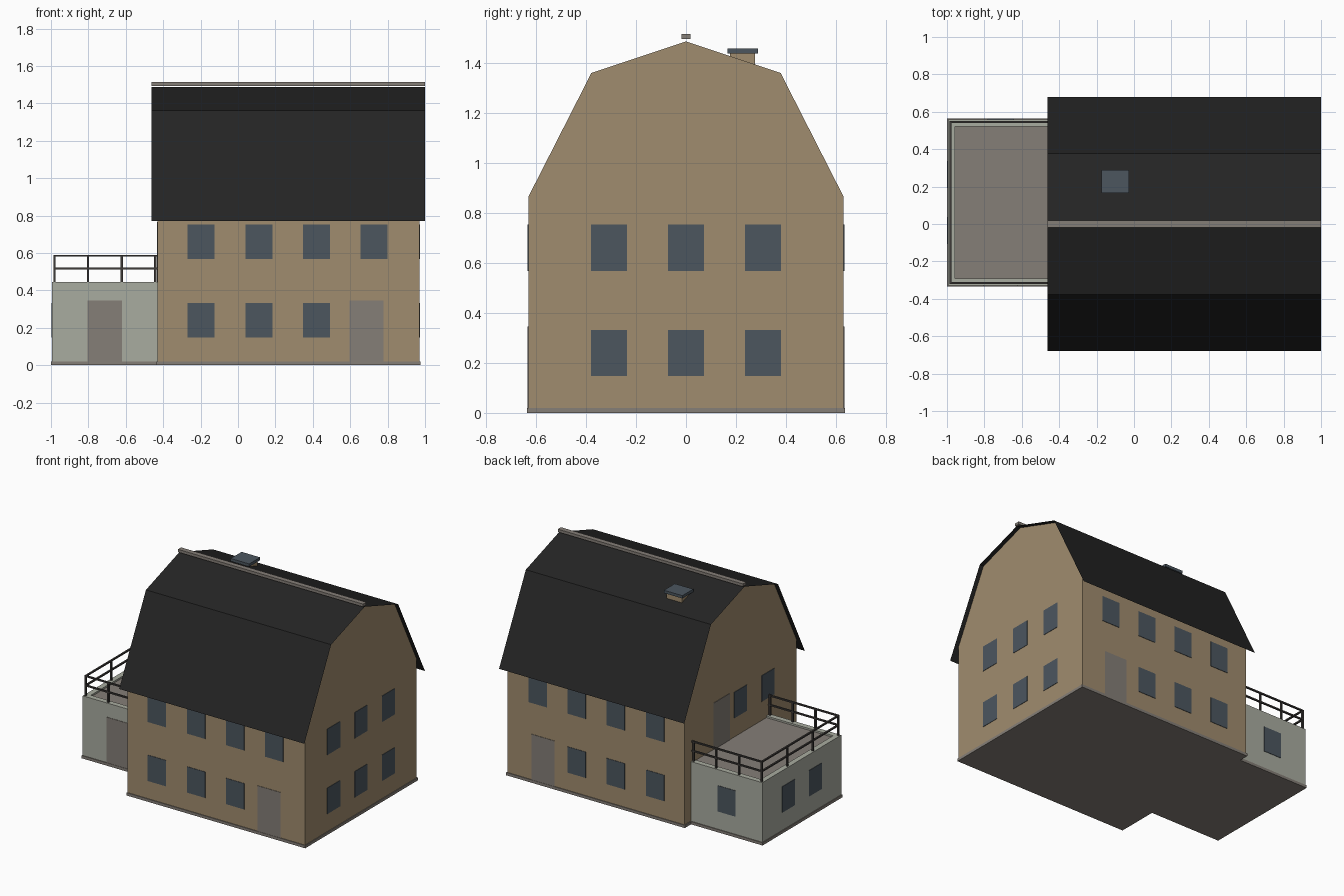
import bpy
import bmesh

cube = bpy.data.objects.get("Cube")
if cube:
    bpy.data.objects.remove(cube, do_unlink=True)


def material(name, rgb):
    """Flat material from 0-255 display values, stored as linear."""
    linear = [((c / 255 + 0.055) / 1.055) ** 2.4 for c in rgb] + [1]
    m = bpy.data.materials.new(name)
    m.use_nodes = True
    m.diffuse_color = linear
    m.node_tree.nodes["Principled BSDF"].inputs["Base Color"].default_value = linear
    return m


TAN = material("tan_wall", (160, 140, 110))
PALE = material("pale_grey_render", (169, 172, 160))
GREY = material("warm_grey", (133, 126, 119))
GLASS = material("slate_glass", (76, 86, 95))
BLACK = material("black_roofing", (36, 36, 36))
RAIL = material("dark_rail", (62, 59, 57))


def finish(bm, name, mat):
    bmesh.ops.recalc_face_normals(bm, faces=bm.faces)
    mesh = bpy.data.meshes.new(name)
    bm.to_mesh(mesh)
    bm.free()
    mesh.materials.append(mat)
    obj = bpy.data.objects.new(name, mesh)
    bpy.context.collection.objects.link(obj)
    return obj


def add_box(bm, x, y, z):
    """Box from (low, high) pairs on each axis."""
    verts = bmesh.ops.create_cube(bm, size=1)["verts"]
    for v in verts:
        v.co = [lo + (c + 0.5) * (hi - lo) for c, (lo, hi) in zip(v.co, (x, y, z))]


def box(name, mat, x, y, z):
    bm = bmesh.new()
    add_box(bm, x, y, z)
    return finish(bm, name, mat)


def prism(name, mat, points, axis, low, high):
    """Extrude a closed outline along x (yz outline) or z (xy outline)."""
    bm = bmesh.new()
    place = (lambda a, b: (low, a, b)) if axis == "x" else (lambda a, b: (a, b, low))
    face = bm.faces.new([bm.verts.new(place(a, b)) for a, b in points])
    new = bmesh.ops.extrude_face_region(bm, geom=[face])["geom"]
    shift = (high - low, 0, 0) if axis == "x" else (0, 0, high - low)
    bmesh.ops.translate(bm, vec=shift, verts=[g for g in new if isinstance(g, bmesh.types.BMVert)])
    return finish(bm, name, mat)


def panel(name, mat, wall, at, centre, width, z):
    """Thin plate on a wall facing along x or y."""
    span = (centre - width / 2, centre + width / 2)
    depth = (at - 0.003, at + 0.003)
    if wall == "x":
        box(name, mat, depth, span, z)
    else:
        box(name, mat, span, depth, z)


# Main dimensions
WEST, EAST, SIDE = -0.43, 0.97, 0.63
AX, AY0, AY1, DECK = -0.995, -0.33, 0.56, 0.445
BASE = 0.02
LOWER, UPPER = (0.147, 0.332), (0.568, 0.753)
DOOR = (BASE, 0.345)

# Foundation slab under house and annex
prism("foundation", GREY, [
    (-1, AY0 - 0.005), (WEST - 0.005, AY0 - 0.005), (WEST - 0.005, -SIDE - 0.005),
    (EAST + 0.005, -SIDE - 0.005), (EAST + 0.005, SIDE + 0.005),
    (WEST - 0.005, SIDE + 0.005), (WEST - 0.005, AY1 + 0.005), (-1, AY1 + 0.005)],
    "z", 0, BASE)

# House body with gambrel gables, just under the roof sheet
half = [(SIDE, 0.867), (0.378, 1.362), (0, 1.488)]
outline = [(SIDE, BASE)] + half + [(-y, z) for y, z in half[-2::-1]] + [(-SIDE, BASE)]
prism("house_walls", TAN, [(y, z - 0.003 if z > BASE else z) for y, z in outline], "x", WEST, EAST)

# Thin roof sheet with overhanging eaves
eave = [(0.68, 0.77)] + half[1:]
sheet = eave + [(-y, z) for y, z in eave[-2::-1]]
bm = bmesh.new()
rows = [[bm.verts.new((x, y, z)) for x in (-0.462, 1.0)] for y, z in sheet]
for a, b in zip(rows, rows[1:]):
    bm.faces.new((a[0], a[1], b[1], b[0]))
roof = finish(bm, "roof", BLACK)
if sum(p.normal.z for p in roof.data.polygons) < 0:
    roof.data.flip_normals()

box("ridge_cap", GREY, (-0.462, 1.0), (-0.018, 0.018), (1.494, 1.514))

# Roof vent
box("vent_base", TAN, (-0.16, -0.04), (0.175, 0.275), (1.38, 1.436))
box("vent_cover", GLASS, (-0.173, -0.027), (0.165, 0.288), (1.436, 1.456))

# Long walls: windows on two floors and a door
for side, sign in (("front", -1), ("back", 1)):
    for i, x in enumerate((-0.198, 0.112, 0.42, 0.727)):
        panel(f"{side}_upper_window_{i}", GLASS, "y", sign * SIDE, x, 0.143, UPPER)
        if i < 3:
            panel(f"{side}_lower_window_{i}", GLASS, "y", sign * SIDE, x, 0.143, LOWER)
    panel(f"{side}_door", GREY, "y", sign * SIDE, 0.687, 0.182, DOOR)

# Gable walls: east windows, west windows and deck door
for i, y in enumerate((-0.308, 0, 0.308)):
    panel(f"east_upper_window_{i}", GLASS, "x", EAST, y, 0.143, UPPER)
    panel(f"east_lower_window_{i}", GLASS, "x", EAST, y, 0.143, LOWER)
    if i < 2:
        panel(f"west_window_{i}", GLASS, "x", WEST, y, 0.143, UPPER)
panel("deck_door", GREY, "x", WEST, 0.215, 0.182, (DECK - 0.015, 0.765))

# Annex: block with a raised rim around the deck
RIM = 0.038
box("annex_walls", PALE, (AX, WEST), (AY0, AY1), (BASE, DECK - 0.018))
bm = bmesh.new()
rim_z = (DECK - 0.018, DECK)
add_box(bm, (AX, AX + RIM), (AY0, AY1), rim_z)
for y in ((AY0, AY0 + RIM), (AY1 - RIM, AY1)):
    add_box(bm, (AX + RIM, WEST), y, rim_z)
finish(bm, "annex_rim", PALE)
box("deck_floor", GREY, (AX + RIM, WEST), (AY0 + RIM, AY1 - RIM), (DECK - 0.018, DECK - 0.012))
panel("annex_door", GREY, "y", AY0, -0.713, 0.185, DOOR)
panel("annex_back_window", GLASS, "y", AY1, -0.713, 0.143, LOWER)
for i, y in enumerate((-0.035, 0.265)):
    panel(f"annex_west_window_{i}", GLASS, "x", AX, y, 0.143, LOWER)

# Railing: posts and two rails on three sides
T = 0.006
RX, RXE, RY0, RY1 = AX + 0.014, -0.442, AY0 + 0.014, AY1 - 0.014
bm = bmesh.new()
spots = {(RX + (RXE - RX) * i / 3, y) for i in range(4) for y in (RY0, RY1)}
spots |= {(RX, RY0 + (RY1 - RY0) * i / 3) for i in (1, 2)}
for x, y in sorted(spots):
    add_box(bm, (x - T, x + T), (y - T, y + T), (DECK, 0.58))
for z in ((0.513, 0.523), (0.58, 0.59)):
    add_box(bm, (RX - T, RX + T), (RY0 - T, RY1 + T), z)
    for y in (RY0, RY1):
        add_box(bm, (RX + T, WEST), (y - T, y + T), z)
finish(bm, "railing", RAIL)
